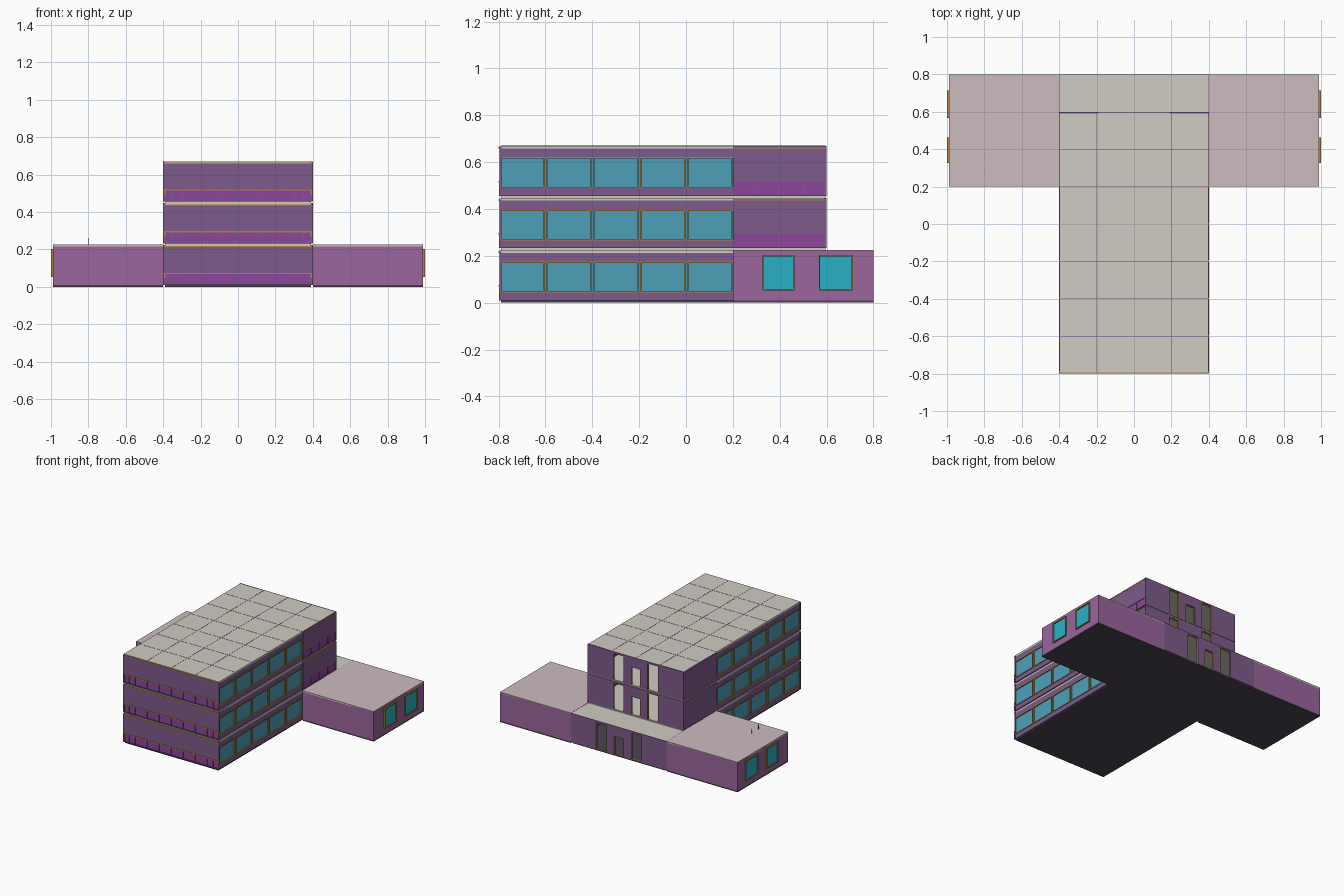
import bpy, bmesh
from mathutils import Matrix, Vector

if "Cube" in bpy.data.objects:
    bpy.data.objects.remove(bpy.data.objects["Cube"])


def material(name, rgb):
    m = bpy.data.materials.new(name)
    m.diffuse_color = (*[c ** 2.2 for c in rgb], 1)
    m.use_nodes = True
    m.node_tree.nodes["Principled BSDF"].inputs["Base Color"].default_value = m.diffuse_color
    return m


WALL = material("wall_purple", (0.49, 0.36, 0.54))
WING = material("wing_purple", (0.60, 0.40, 0.61))
SPANDREL = material("panel_violet", (0.55, 0.28, 0.60))
GLASS = material("glass_teal", (0.31, 0.62, 0.72))
CYAN = material("glass_cyan", (0.17, 0.69, 0.77))
FRAME = material("frame_ochre", (0.70, 0.52, 0.25))
ROOF = material("roof_grey", (0.81, 0.79, 0.76))
PINK = material("roof_pink", (0.80, 0.73, 0.74))
DARK = material("dark", (0.30, 0.27, 0.33))


def boxes(name, items, mat):
    """One object made of boxes (x0, x1, y0, y1, z0, z1)."""
    bm = bmesh.new()
    for x0, x1, y0, y1, z0, z1 in items:
        c = Vector((x0 + x1, y0 + y1, z0 + z1)) / 2
        s = Matrix.Diagonal((abs(x1 - x0), abs(y1 - y0), abs(z1 - z0), 1))
        bmesh.ops.create_cube(bm, size=1, matrix=Matrix.Translation(c) @ s)
    me = bpy.data.meshes.new(name)
    bm.to_mesh(me)
    bm.free()
    ob = bpy.data.objects.new(name, me)
    bpy.context.collection.objects.link(ob)
    me.materials.append(mat)
    return ob


def ring(a0, a1, z0, z1, t):
    """Rectangular frame as (a0, a1, z0, z1) bars along a facade."""
    return [(a0, a1, z0, z0 + t), (a0, a1, z1 - t, z1),
            (a0, a0 + t, z0 + t, z1 - t), (a1 - t, a1, z0 + t, z1 - t)]


def on_side(sign, x_out, x_in, bars):
    return [(sign * x_out, sign * x_in, a, b, c, d) for a, b, c, d in bars]


def on_y(y0, y1, bars):
    return [(a, b, y0, y1, c, d) for a, b, c, d in bars]


T = 0.01
for i in range(3):
    f = f"floor_{i + 1}_"
    z = 0.01 + 0.2225 * i               # underside of the facade panels
    top = z + 0.215
    back = 0.8 if i == 0 else 0.6
    # floor and ceiling slabs
    boxes(f + "slab", [(-0.39, 0.39, -0.79, back - 0.005, z - 0.01, z + 0.004)], DARK if i == 0 else ROOF)
    boxes(f + "ceiling", [(-0.397, 0.397, -0.795, back - 0.003, top - 0.012, top)], ROOF)

    # front: low panel band under a plain wall
    boxes(f + "front_wall", on_y(-0.797, -0.787, [(-0.4, 0.4, z + 0.062, top - 0.006)]), WALL)
    boxes(f + "front_band", on_y(-0.793, -0.787, [(-0.4, 0.4, z, z + 0.062)]), SPANDREL)
    xs = [-0.397, -0.35, -0.3, -0.2, -0.1, 0, 0.1, 0.2, 0.3, 0.35, 0.397]
    boxes(f + "front_mullions", on_y(-0.799, -0.787, [(x - 0.002, x + 0.002, z, z + 0.06) for x in xs]
          + [(-0.4, 0.4, z, z + 0.005)]), WALL)
    boxes(f + "front_trim", on_y(-0.8, -0.787, [(-0.4, 0.4, z + 0.059, z + 0.065),
          (-0.4, 0.4, top - 0.012, top - 0.006)]), FRAME)

    for s, side in ((1, "right_"), (-1, "left_")):
        # window bays: sill, header, glass and frames
        boxes(f + side + "bay_wall", on_side(s, 0.397, 0.387, [(-0.797, 0.2, z, z + 0.036),
              (-0.797, 0.2, z + 0.162, top - 0.002)]), WALL)
        boxes(f + side + "glass", on_side(s, 0.392, 0.388, [(-0.79, 0.2, z + 0.036, z + 0.162)]), GLASS)
        bars = []
        for k in range(5):
            y = -0.8 + 0.2 * k
            bars += ring(y + 0.004, y + 0.198, z + 0.034, z + 0.166, 0.006)
        boxes(f + side + "window_frames", on_side(s, 0.4, 0.387, bars), FRAME)
        # rear part of the side wall
        if i == 0:
            boxes(f + side + "inner_wall", on_side(s, 0.4, 0.39, [(0.2, 0.8, z, top)]), WALL)
        else:
            low = z + 0.06 if s > 0 else z
            boxes(f + side + "rear_wall", on_side(s, 0.4, 0.39, [(0.2, 0.6, low, top - 0.004)]), WALL)
            if s > 0:
                boxes(f + "rear_band", on_side(s, 0.396, 0.39, [(0.2, 0.6, z, low)]), SPANDREL)
                boxes(f + "rear_band_mullions", on_side(s, 0.4, 0.39,
                      [(y - 0.002, y + 0.002, z, low) for y in (0.202, 0.3, 0.4, 0.5, 0.598)]
                      + [(0.2, 0.6, z, z + 0.004)]), WALL)
                boxes(f + "rear_trim", on_side(s, 0.401, 0.39, [(0.2, 0.6, top - 0.012, top - 0.007)]), FRAME)

    # back wall with two tall openings and a doorway
    y0, y1 = back - T, back
    head = top - 0.012
    piers = [(-0.4, -0.19, z, top), (-0.1, -0.04, z, head), (0.04, 0.1, z, head), (0.19, 0.4, z, top),
             (-0.04, 0.04, z + 0.14, head), (-0.19, 0.19, head, top)]
    boxes(f + "back_wall", on_y(y0, y1, piers), WALL)
    frames = ring(-0.19, -0.1, z, head, 0.004) + ring(0.1, 0.19, z, head, 0.004)
    frames += ring(-0.04, 0.04, z, z + 0.14, 0.004)
    boxes(f + "opening_frames", on_y(y0 - 0.003, y1 - 0.003, frames), FRAME)

# roof tile joints
joints = [(x - 0.001, x + 0.001, -0.79, 0.595, 0.669, 0.671) for x in (-0.2, 0, 0.2)]
joints += [(-0.395, 0.395, y - 0.001, y + 0.001, 0.669, 0.671) for y in (-0.6, -0.4, -0.2, 0, 0.2, 0.4)]
boxes("roof_joints", joints, WALL)

# side wings
for s, side in ((1, "right_"), (-1, "left_")):
    a, b = s * 0.4, s * 0.99
    holes = [(0.33, 0.46), (0.57, 0.71)]
    boxes(side + "wing_walls", [(a, b, 0.2, 0.21, 0.01, 0.222), (a, b, 0.79, 0.8, 0.01, 0.222)]
          + on_side(s, 0.99, 0.98, [(0.21, 0.33, 0.01, 0.222), (0.46, 0.57, 0.01, 0.222),
            (0.71, 0.79, 0.01, 0.222)]
            + [(p, q, 0.01, 0.055) for p, q in holes] + [(p, q, 0.2, 0.222) for p, q in holes]), WING)
    boxes(side + "wing_floor", [(a, b, 0.2, 0.8, 0, 0.01)], DARK)
    boxes(side + "wing_roof", [(a, b, 0.2, 0.8, 0.215, 0.226)], PINK)
    boxes(side + "wing_glass", on_side(s, 0.993, 0.985, [(p, q, 0.055, 0.2) for p, q in holes]), CYAN)
    boxes(side + "wing_frames", on_side(s, 1.0, 0.98,
          [r for p, q in holes for r in ring(p - 0.003, q + 0.003, 0.052, 0.203, 0.006)]), FRAME)

# small vent rods on the left wing roof
boxes("vent_rods", [(-0.802, -0.798, y - 0.002, y + 0.002, 0.22, 0.26) for y in (0.28, 0.36)], DARK)
